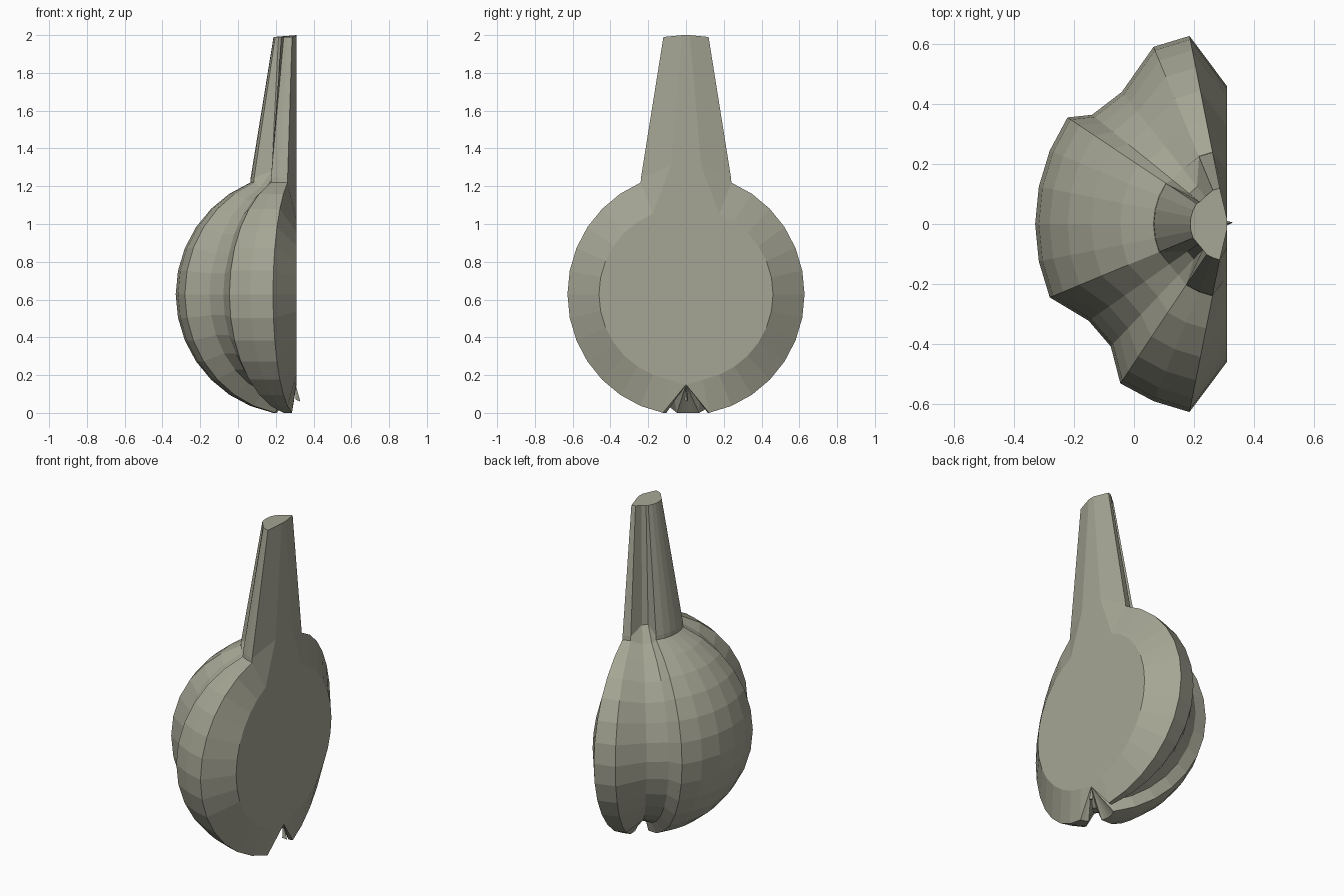
import bpy, bmesh
from math import sin, cos, radians

if "Cube" in bpy.data.objects:
    bpy.data.objects.remove(bpy.data.objects["Cube"])

R, AX, CZ = 0.64, 0.31, 0.628      # body radius, vertical axis x, body centre z
# meridians: (angle from -x, body scale, kind); grooves cut in, flat = cut face edge
MERIDIANS = [
    (-90, 0.72, 'flat'), (-78.75, 1, 'rib'), (-67.5, 1, 'rib'), (-56.25, 1, 'rib'),
    (-46.5, 0.88, 'groove'), (-35, 0.88, 'groove'), (-22.5, 1, 'rib'), (-11.25, 1, 'rib'),
    (0, 1, 'rib'), (11.25, 1, 'rib'), (22.5, 1, 'rib'), (33.75, 1, 'rib'),
    (39, 0.905, 'groove'), (51.5, 0.88, 'groove'), (67.5, 1, 'rib'),
    (78.75, 1, 'rib'), (90, 0.72, 'flat')]
# neck points (radius, z): shoulder and tip for each kind of meridian
NECK = {'rib': [(0.243, 1.245), (0.122, 1.99)],
        'groove': [(0.16, 1.28), (0.117, 1.99)],
        'flat': [(0.08, 1.31), (0.02, 2.0)]}

skin = bpy.data.materials.new("gourd_skin")
skin.diffuse_color = (0.38, 0.38, 0.30, 1)
skin.use_nodes = True
skin.node_tree.nodes["Principled BSDF"].inputs["Base Color"].default_value = skin.diffuse_color


def profile(scale, kind):
    """Radius and height from the bottom of the body to the neck tip."""
    pts = []
    for i in range(14):
        lat = -78.75 + 11.25 * i
        s = scale
        if kind == 'groove':       # grooves grow shallower towards the neck
            s += (0.96 - scale) * max(0, (lat - 22.5) / 45)
        a = radians(lat)
        pts.append((R * s * cos(a), CZ + R * s * sin(a)))
    return pts + NECK[kind]


def finish(bm, name):
    bmesh.ops.recalc_face_normals(bm, faces=bm.faces)
    mesh = bpy.data.meshes.new(name)
    bm.to_mesh(mesh)
    bm.free()
    mesh.materials.append(skin)
    obj = bpy.data.objects.new(name, mesh)
    bpy.context.collection.objects.link(obj)
    return obj


# gourd-shaped half shell with neck
bm = bmesh.new()
cols = []
for ang, scale, kind in MERIDIANS:
    a = radians(ang)
    cols.append([bm.verts.new((AX - r * cos(a), r * sin(a), z))
                 for r, z in profile(scale, kind)])
for c, d in zip(cols, cols[1:]):
    for i in range(len(c) - 1):
        bm.faces.new((c[i], d[i], d[i + 1], c[i + 1]))

# dimpled underside
pole = bm.verts.new((AX, 0, 0.15))
for c, d in zip(cols, cols[1:]):
    bm.faces.new((c[0], d[0], pole))

# neck tip and flat cut face
bm.faces.new([c[-1] for c in cols])
bm.faces.new([pole] + cols[-1] + cols[0][::-1])
finish(bm, "gourd_half")

# tiny splinter hanging at the dimple
bm = bmesh.new()
v = [bm.verts.new(p) for p in ((0.305, 0, 0.15), (0.33, 0.005, 0.06),
                               (0.305, 0.012, 0.07), (0.305, -0.008, 0.07))]
for f in ((0, 1, 2), (0, 2, 3), (0, 3, 1), (1, 3, 2)):
    bm.faces.new([v[i] for i in f])
finish(bm, "splinter")
